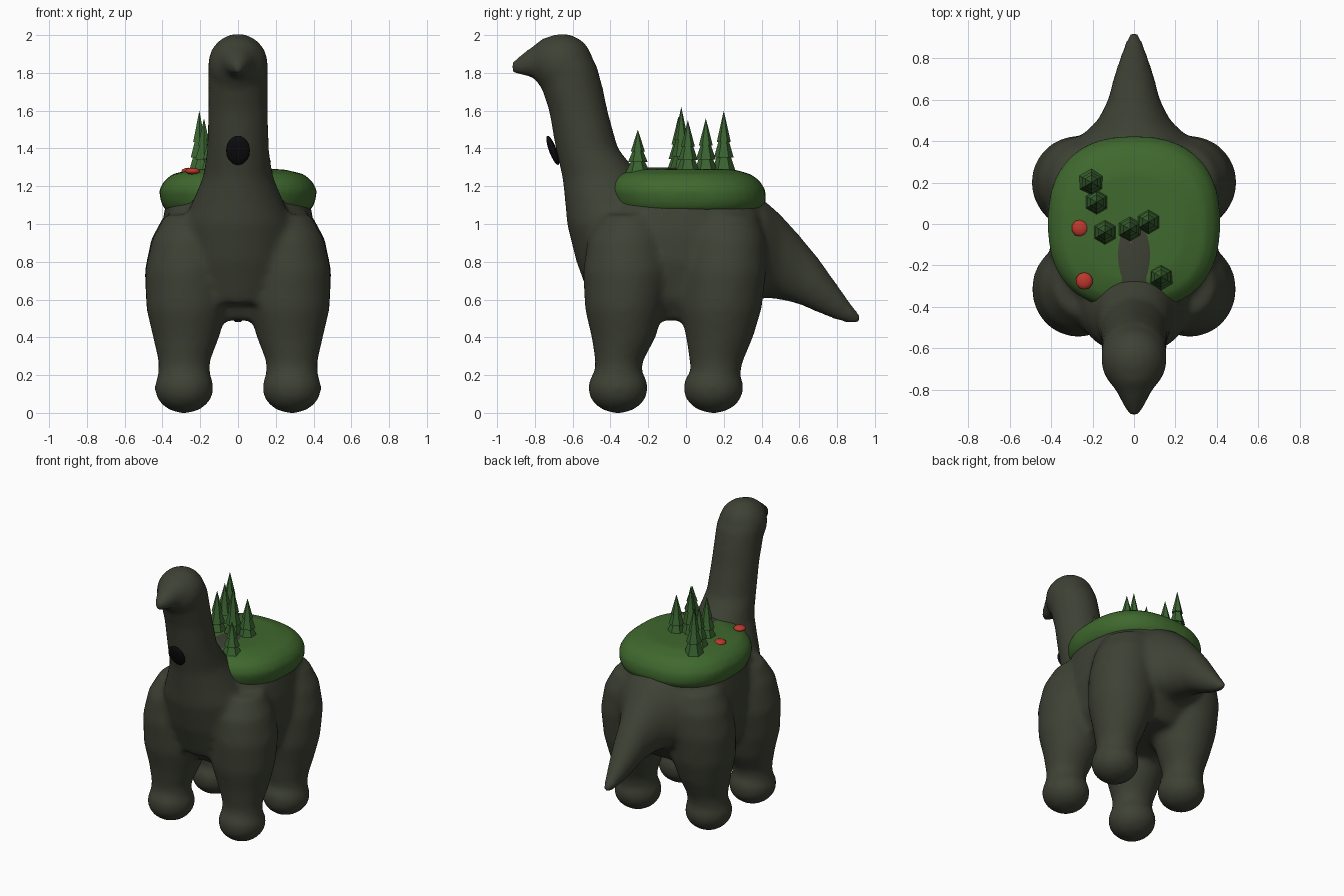
import bpy, bmesh, math
from mathutils import Matrix, Vector

if "Cube" in bpy.data.objects:
    bpy.data.objects.remove(bpy.data.objects["Cube"], do_unlink=True)


def material(name, rgb):
    m = bpy.data.materials.new(name)
    m.use_nodes = True
    m.diffuse_color = (*rgb, 1)
    m.node_tree.nodes["Principled BSDF"].inputs["Base Color"].default_value = (*rgb, 1)
    return m


HIDE = material("dark olive hide", (0.048, 0.053, 0.035))
GRASS = material("grass green", (0.05, 0.14, 0.027))
LEAF = material("tree green", (0.042, 0.125, 0.03))
RED = material("flower red", (0.5, 0.04, 0.025))
BLACK = material("black", (0.004, 0.004, 0.005))


def loft(bm, axis, sections, side=1, power=2.0, n=40):
    """Rings stacked along z or y; each is (position, low, high, x centre, x radius)."""
    rings = []
    for pos, lo, hi, cx, rx in sections:
        ring = []
        for i in range(n):
            a = math.tau * i / n
            c, s = math.cos(a), math.sin(a)
            x = side * (cx + rx * math.copysign(abs(c) ** (2 / power), c))
            v = (lo + hi) / 2 + (hi - lo) / 2 * math.copysign(abs(s) ** (2 / power), s)
            ring.append(bm.verts.new((x, v, pos) if axis == "z" else (x, pos, v)))
        rings.append(ring)
    faces = [bm.faces.new(rings[0]), bm.faces.new(rings[-1])]
    for a, b in zip(rings, rings[1:]):
        for i in range(n):
            j = (i + 1) % n
            faces.append(bm.faces.new((a[i], a[j], b[j], b[i])))
    bmesh.ops.recalc_face_normals(bm, faces=faces)


def ball(bm, centre, radii, tilt=0.0, u=24, v=16):
    m = Matrix.Translation(centre) @ Matrix.Rotation(tilt, 4, "X") @ Matrix.Diagonal((*radii, 1))
    bmesh.ops.create_uvsphere(bm, u_segments=u, v_segments=v, radius=1, matrix=m)


def finish(name, bm, mat, smooth=True):
    me = bpy.data.meshes.new(name)
    bm.to_mesh(me)
    bm.free()
    me.materials.append(mat)
    for p in me.polygons:
        p.use_smooth = smooth
    ob = bpy.data.objects.new(name, me)
    bpy.context.scene.collection.objects.link(ob)
    return ob


def blend(ob, voxel, steps):
    """Fuse overlapping forms into one soft skin."""
    r = ob.modifiers.new("fuse", "REMESH")
    r.mode = "VOXEL"
    r.voxel_size = voxel
    r.use_smooth_shade = True
    s = ob.modifiers.new("soften", "SMOOTH")
    s.factor = 0.5
    s.iterations = steps


# Body: torso, neck, head, tail and legs fused together
bm = bmesh.new()
loft(bm, "z", [(0.49, -0.38, 0.3, 0, 0.28), (0.6, -0.44, 0.38, 0, 0.36),
               (0.8, -0.46, 0.42, 0, 0.41), (0.95, -0.46, 0.43, 0, 0.41),
               (1.1, -0.42, 0.41, 0, 0.385), (1.2, -0.35, 0.34, 0, 0.33)], power=2.3)
# Chest and neck
loft(bm, "z", [(0.58, -0.5, -0.1, 0, 0.24), (0.8, -0.58, -0.1, 0, 0.28),
               (1.0, -0.63, -0.1, 0, 0.29), (1.12, -0.64, -0.16, 0, 0.24),
               (1.25, -0.655, -0.24, 0, 0.185), (1.4, -0.69, -0.36, 0, 0.163),
               (1.6, -0.725, -0.415, 0, 0.158), (1.72, -0.765, -0.44, 0, 0.158),
               (1.85, -0.78, -0.475, 0, 0.158)])
# Head and snout
ball(bm, (0, -0.655, 1.845), (0.16, 0.165, 0.163))
loft(bm, "y", [(-0.66, 1.7, 1.99, 0, 0.15), (-0.75, 1.75, 1.99, 0, 0.125),
               (-0.8, 1.775, 1.95, 0, 0.09), (-0.87, 1.785, 1.9, 0, 0.055),
               (-0.92, 1.8, 1.86, 0, 0.03)])
# Tail
loft(bm, "y", [(0.2, 0.55, 1.18, 0, 0.33), (0.42, 0.61, 1.12, 0, 0.26),
               (0.5, 0.6, 1.05, 0, 0.175), (0.6, 0.575, 0.94, 0, 0.125),
               (0.7, 0.53, 0.82, 0, 0.1), (0.8, 0.49, 0.68, 0, 0.068),
               (0.88, 0.47, 0.57, 0, 0.04), (0.92, 0.475, 0.525, 0, 0.02)])
# Legs
FRONT = [(0.12, -0.49, -0.24, 0.285, 0.14), (0.27, -0.48, -0.23, 0.285, 0.135),
         (0.4, -0.5, -0.16, 0.275, 0.175), (0.55, -0.535, -0.12, 0.27, 0.215),
         (0.75, -0.545, -0.08, 0.27, 0.222), (0.92, -0.52, -0.1, 0.25, 0.205),
         (1.05, -0.45, -0.13, 0.21, 0.175)]
HIND = [(0.12, 0.03, 0.27, 0.285, 0.14), (0.27, 0.02, 0.3, 0.285, 0.135),
        (0.4, 0.0, 0.355, 0.275, 0.175), (0.55, -0.03, 0.4, 0.27, 0.215),
        (0.75, -0.02, 0.425, 0.27, 0.225), (0.92, 0.0, 0.42, 0.25, 0.21),
        (1.05, 0.02, 0.38, 0.21, 0.18)]
for side in (1, -1):
    for leg, foot_y in ((FRONT, -0.36), (HIND, 0.145)):
        loft(bm, "z", leg, side)
        ball(bm, (side * 0.285, foot_y, 0.132), (0.157, 0.16, 0.134))
blend(finish("body", bm, HIDE), 0.02, 10)

# Grassy mound on the back
bm = bmesh.new()
loft(bm, "z", [(1.07, -0.38, 0.4, 0, 0.385), (1.12, -0.4, 0.425, 0, 0.41),
               (1.18, -0.415, 0.42, 0, 0.418), (1.23, -0.4, 0.39, 0, 0.39),
               (1.265, -0.36, 0.34, 0, 0.345), (1.29, -0.28, 0.25, 0, 0.24)], power=2.4)
blend(finish("grass_mound", bm, GRASS), 0.018, 4)

# Bare ridge showing through the grass behind the neck
bm = bmesh.new()
ball(bm, (0, -0.15, 1.275), (0.1, 0.21, 0.024))
finish("bare_ridge", bm, HIDE)

# Tilted black oval on the front of the neck
bm = bmesh.new()
ball(bm, (0, -0.705, 1.39), (0.063, 0.02, 0.082), tilt=0.36)
finish("neck_oval", bm, BLACK)

# Low red flower clumps
for i, (x, y) in enumerate([(-0.26, -0.02), (-0.24, -0.275), (-0.015, -0.09)]):
    bm = bmesh.new()
    ball(bm, (x, y, 1.28), (0.042, 0.042, 0.018), u=10, v=6)
    finish(f"red_flower_{i + 1}", bm, RED)

# Six-sided fir trees made of stacked cones
TREES = [(-0.205, 0.2, 1.6), (-0.18, 0.105, 1.56), (-0.14, -0.04, 1.57),
         (-0.02, -0.025, 1.62), (0.07, 0.01, 1.55), (0.13, -0.255, 1.5)]
BASE = 1.27
for i, (x, y, top) in enumerate(TREES):
    bm = bmesh.new()
    h = top - BASE
    for start, end, radius in ((0, 0.6, 0.066), (0.25, 0.8, 0.052), (0.5, 1, 0.037)):
        bmesh.ops.create_cone(bm, cap_ends=True, segments=6, radius1=radius, radius2=0,
                              depth=h * (end - start),
                              matrix=Matrix.Translation((x, y, BASE + h * (start + end) / 2)))
    finish(f"fir_tree_{i + 1}", bm, LEAF, smooth=False)
